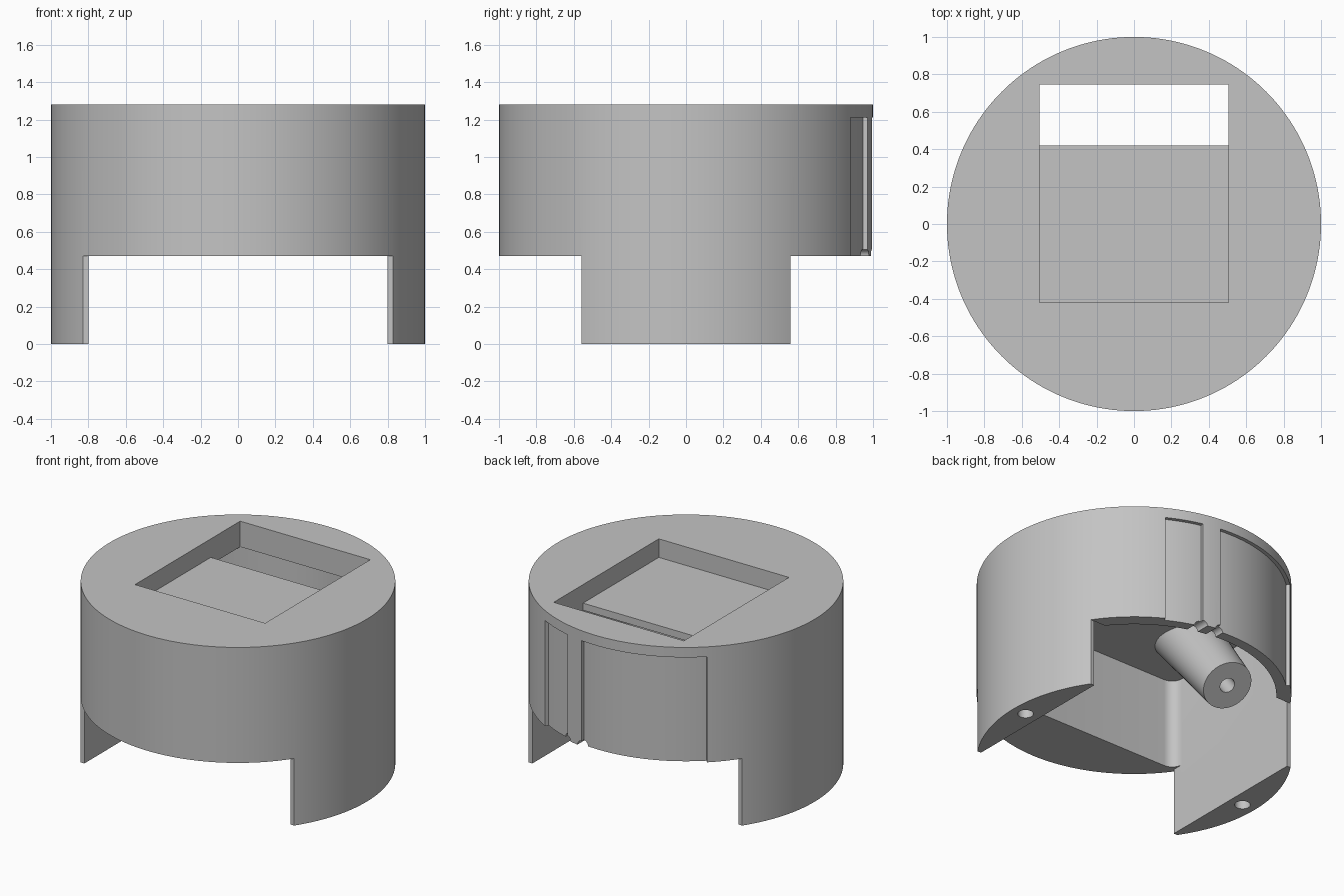
import bpy
import bmesh
from math import asin, cos, pi, radians, sin
from mathutils import Matrix, Vector

if "Cube" in bpy.data.objects:
    bpy.data.objects.remove(bpy.data.objects["Cube"], do_unlink=True)

grey = bpy.data.materials.new("plain grey")
grey.use_nodes = True
grey.diffuse_color = (0.55, 0.55, 0.55, 1)
grey.node_tree.nodes["Principled BSDF"].inputs["Base Color"].default_value = grey.diffuse_color

TOP, RIM, CEILING, FLOOR = 1.28, 0.47, 1.10, 1.15
INNER_X, INNER_Y, INNER_R = 0.8, 0.56, 0.905


def finish(name, bm):
    bmesh.ops.recalc_face_normals(bm, faces=bm.faces[:])
    mesh = bpy.data.meshes.new(name)
    bm.to_mesh(mesh)
    bm.free()
    mesh.materials.append(grey)
    obj = bpy.data.objects.new(name, mesh)
    bpy.context.scene.collection.objects.link(obj)
    return obj


def prism(name, outline, z0, z1):
    bm = bmesh.new()
    face = bm.faces.new([bm.verts.new((x, y, z0)) for x, y in outline])
    side = bmesh.ops.extrude_face_region(bm, geom=[face])["geom"]
    verts = [g for g in side if isinstance(g, bmesh.types.BMVert)]
    bmesh.ops.translate(bm, verts=verts, vec=(0, 0, z1 - z0))
    return finish(name, bm)


def box(name, x0, x1, y0, y1, z0, z1):
    return prism(name, [(x0, y0), (x1, y0), (x1, y1), (x0, y1)], z0, z1)


def arc(r, a0, a1, n, cx=0, cy=0):
    steps = [a0 + (a1 - a0) * i / n for i in range(n + 1)]
    return [(cx + r * cos(a), cy + r * sin(a)) for a in steps]


def rod(name, start, end, r0, r1, sides=48):
    start, end = Vector(start), Vector(end)
    axis = end - start
    turn = axis.to_track_quat("Z", "Y").to_matrix().to_4x4()
    bm = bmesh.new()
    bmesh.ops.create_cone(bm, cap_ends=True, segments=sides, radius1=r0, radius2=r1,
                          depth=axis.length,
                          matrix=Matrix.Translation((start + end) / 2) @ turn)
    return finish(name, bm)


def cut(obj, cutter):
    cutter.hide_render = True
    mod = obj.modifiers.new("cut", "BOOLEAN")
    mod.operation, mod.solver, mod.object = "DIFFERENCE", "EXACT", cutter
    bpy.context.view_layer.objects.active = obj
    bpy.ops.object.modifier_apply(modifier=mod.name)
    bpy.data.objects.remove(cutter, do_unlink=True)


# Round housing
housing = prism("housing", arc(1, 0, 2 * pi, 160)[:-1], 0, TOP)

# Lower opening that leaves the two side legs
cut(housing, box("leg_gap", -INNER_X, INNER_X, -2, 2, -1, RIM))
for s in (-1, 1):
    cut(housing, box("leg_end", -2, 2, min(s * INNER_Y, s * 2), max(s * INNER_Y, s * 2), -1, RIM))

# Inner chamber: filleted front corners, curved back wall
f = 0.08
a = asin(INNER_Y / INNER_R)
chamber = (arc(f, pi, 1.5 * pi, 8, f - INNER_X, f - INNER_Y)
           + arc(f, 1.5 * pi, 2 * pi, 8, INNER_X - f, f - INNER_Y)
           + [(INNER_X, INNER_Y)] + arc(INNER_R, a, pi - a, 48) + [(-INNER_X, INNER_Y)])
cut(housing, prism("chamber", chamber, 0.3, CEILING))

# Sunken window in the top, open along its back
cut(housing, box("window", -0.505, 0.505, -0.42, 0.745, FLOOR, 2))
cut(housing, box("window_slot", -0.505, 0.505, 0.42, 0.745, 1, 2))

# Shallow recesses on the back, with a rib left between them
for a0, a1 in ((61.5, 76), (83.3, 132.7)):
    a0, a1 = radians(a0), radians(a1)
    sector = arc(0.975, a0, a1, 32) + arc(1.1, a1, a0, 32)
    cut(housing, prism("recess", sector, 0.3, 1.21))

# Small half-round notches under the rib
for x in (0.245, 0.115):
    cut(housing, rod("notch", (x, 0.8, RIM), (x, 1.2, RIM), 0.035, 0.035, 24))

# Screw holes in the legs
for s in (-1, 1):
    cut(housing, rod("leg_hole", (s * 0.9, 0, -0.1), (s * 0.9, 0, 0.35), 0.05, 0.05, 32))

# Slanted screw boss under the ceiling
tip = Vector((-0.54, 0.28, 0.62))
axis = Vector((0, -0.6, 0.8))
boss = rod("slanted_boss", tip, tip + axis * 0.85, 0.165, 0.215)
cut(boss, box("boss_trim", -2, 2, -2, 2, CEILING + 0.02, 3))
cut(boss, rod("boss_hole", tip - axis * 0.1, tip + axis * 0.35, 0.05, 0.05, 32))

# Smooth curved walls, crisp edges
bpy.ops.object.select_all(action="DESELECT")
for obj in (housing, boss):
    obj.select_set(True)
bpy.context.view_layer.objects.active = housing
bpy.ops.object.shade_smooth_by_angle(angle=radians(30))
